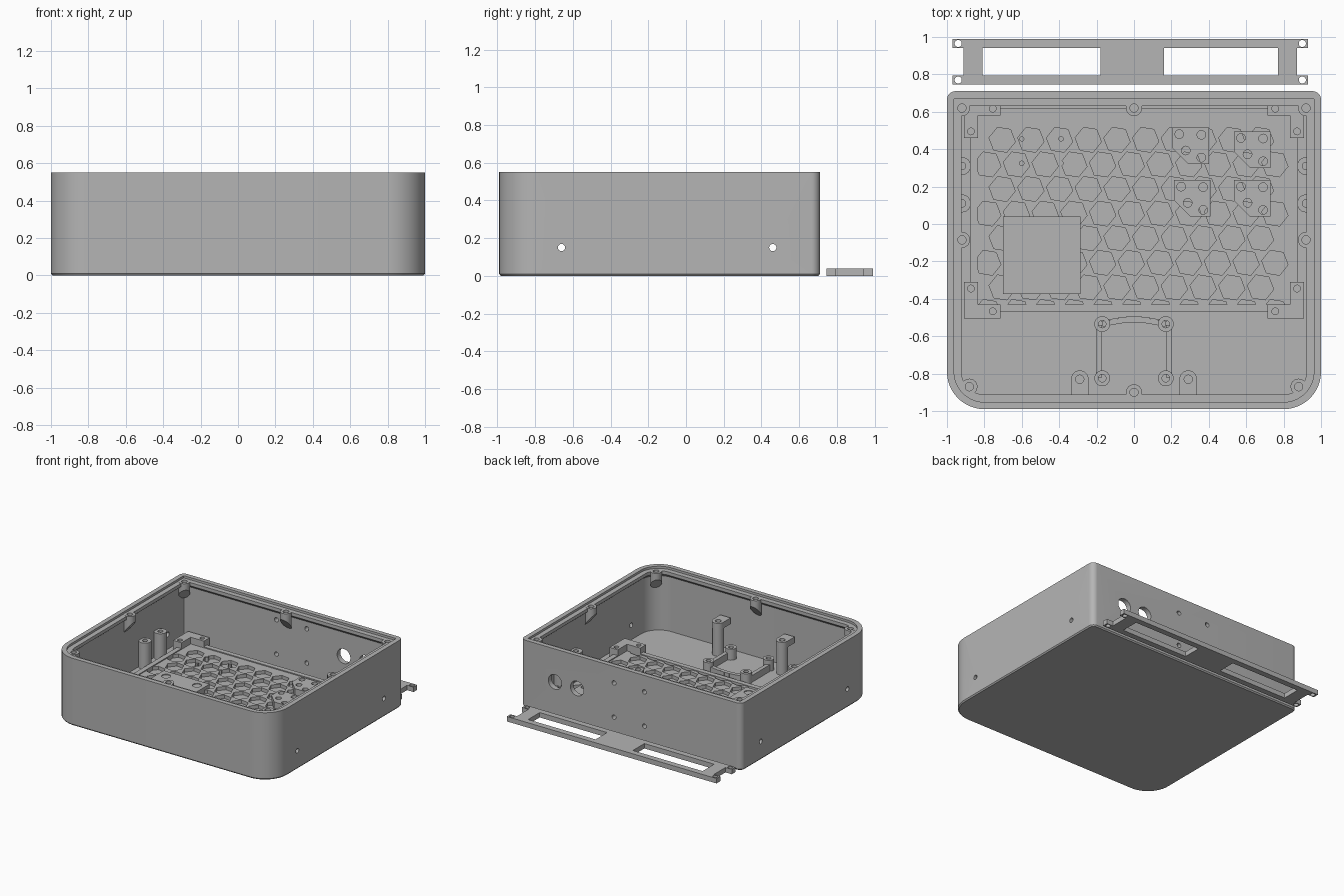
import bpy, bmesh, math
from mathutils import Matrix, Vector

if "Cube" in bpy.data.objects:
    bpy.data.objects.remove(bpy.data.objects["Cube"])

grey = bpy.data.materials.new("light_grey")
grey.diffuse_color = (0.46, 0.46, 0.46, 1)
grey.use_nodes = True
grey.node_tree.nodes["Principled BSDF"].inputs["Base Color"].default_value = grey.diffuse_color
FLOOR = 0.03


def finish(name, bm, smooth=True):
    bmesh.ops.recalc_face_normals(bm, faces=bm.faces)
    me = bpy.data.meshes.new(name)
    bm.to_mesh(me)
    bm.free()
    me.materials.append(grey)
    ob = bpy.data.objects.new(name, me)
    bpy.context.collection.objects.link(ob)
    if smooth:
        bpy.ops.object.select_all(action='DESELECT')
        ob.select_set(True)
        bpy.context.view_layer.objects.active = ob
        bpy.ops.object.shade_smooth_by_angle(angle=math.radians(30))
    return ob


def loft(bm, loops):
    """Join equal rings of points with quads and cap both ends."""
    rings = [[bm.verts.new(p) for p in loop] for loop in loops]
    n = len(rings[0])
    for a, b in zip(rings, rings[1:]):
        for i in range(n):
            bm.faces.new((a[i], a[(i + 1) % n], b[(i + 1) % n], b[i]))
    bm.faces.new(rings[0])
    bm.faces.new(rings[-1])


def ring(x, y, z, r, n=24, rot=0.0):
    return [(x + r * math.cos(rot + math.tau * i / n),
             y + r * math.sin(rot + math.tau * i / n), z) for i in range(n)]


def tube(bm, x, y, z0, z1, r, hole=0.0, depth=0.05, n=24):
    loops = [ring(x, y, z0, r, n), ring(x, y, z1, r, n)]
    if hole:
        loops += [ring(x, y, z1, hole, n), ring(x, y, z1 - depth, hole, n)]
    loft(bm, loops)


def prism(bm, pts, z0, z1):
    loft(bm, [[(x, y, z0) for x, y in pts], [(x, y, z1) for x, y in pts]])


def box(bm, x0, x1, y0, y1, z0, z1):
    prism(bm, [(x0, y0), (x1, y0), (x1, y1), (x0, y1)], z0, z1)


def bar(bm, p, q, w, z0, z1):
    p, q = Vector(p), Vector(q)
    s = (q - p).orthogonal().normalized() * w / 2
    prism(bm, [tuple(v) for v in (p + s, q + s, q - s, p - s)], z0, z1)


def cut(ob, bm):
    cutter = finish("cutter", bm, False)
    cutter.hide_render = True
    m = ob.modifiers.new("holes", 'BOOLEAN')
    m.operation, m.solver, m.object = 'DIFFERENCE', 'EXACT', cutter
    bpy.context.view_layer.objects.active = ob
    bpy.ops.object.modifier_apply(modifier=m.name)
    bpy.data.objects.remove(cutter)


# Case shell: rounded outline lofted up the outside, over the stepped lip, down to the floor
def outline(inset, z):
    pts = []
    corners = [(1, 0.71, 0.045, 0), (-1, 0.71, 0.045, 90),
               (-1, -0.99, 0.2, 180), (1, -0.99, 0.2, 270)]
    for x, y, r, a0 in corners:
        cx, cy = x - math.copysign(max(r, inset + 0.004), x), y - math.copysign(max(r, inset + 0.004), y)
        rr = max(r - inset, 0.004)
        for i in range(13):
            a = math.radians(a0 + 90 * i / 12)
            pts.append((cx + rr * math.cos(a), cy + rr * math.sin(a), z))
    return pts


bm = bmesh.new()
loft(bm, [outline(i, z) for i, z in [
    (0.008, 0), (0, 0.01), (0, 0.55), (0.038, 0.55), (0.038, 0.532), (0.078, 0.532),
    (0.078, 0.505), (0.042, 0.475), (0.042, FLOOR)]])
case = finish("case_shell", bm)

# Screw holes in the lip and holes through the walls
screws = [(-0.92, 0.62), (0, 0.62), (0.92, 0.62), (-0.92, -0.085), (0.92, -0.085),
          (0, -0.9), (-0.88, -0.87), (0.88, -0.87)]
bm = bmesh.new()
for x, y in screws:
    tube(bm, x, y, 0.46, 0.6, 0.022)


def drill(axis, centre, r, length):
    bmesh.ops.create_cone(bm, cap_ends=True, segments=32, radius1=r, radius2=r, depth=length,
                          matrix=Matrix.Translation(centre) @ Matrix.Rotation(math.pi / 2, 4, axis))


for y in (-0.66, 0.46):
    for x in (-1, 1):
        drill('Y', (x, y, 0.15), 0.019, 0.2)
for x in (0.69, 0.49):
    drill('X', (x, 0.7, 0.28), 0.06, 0.2)
for x in (0.155, -0.12):
    for z in (0.135, 0.415):
        drill('X', (x, 0.7, z), 0.018, 0.2)
cut(case, bm)

# Lid screw bosses hanging under the lip, with undersides sloping to the wall
bm = bmesh.new()
for x, y in screws:
    out = Vector((round(x), 0 if y == -0.085 else math.copysign(1, y))).normalized()
    low = [(px, py, 0.43 - 1.2 * ((px - x) * out.x + (py - y) * out.y))
           for px, py, _ in ring(x, y, 0, 0.043)]
    loft(bm, [low, ring(x, y, 0.534, 0.043), ring(x, y, 0.534, 0.022), ring(x, y, 0.49, 0.022)])
finish("lid_screw_bosses", bm)

# Honeycomb plate with recessed hexagons
bm = bmesh.new()
box(bm, -0.84, 0.84, -0.43, 0.58, 0.02, 0.06)
plate = finish("honeycomb_plate", bm, False)
bm = bmesh.new()
for row in range(8):
    odd = row % 2
    for i in range(10 + odd):
        loft(bm, [ring(-0.705 - 0.077 * odd + 0.1535 * i, 0.45 - 0.1315 * row, z, 0.071, 6, math.radians(51))
                  for z in (0.032, 0.1)])
cut(plate, bm)

# Low rails around the honeycomb
bm = bmesh.new()
for s in (-1, 1):
    box(bm, *sorted((s * 0.835, s * 0.875)), -0.47, 0.62, 0.02, 0.068)
box(bm, -0.835, 0.835, -0.47, -0.43, 0.02, 0.068)
box(bm, -0.835, 0.835, 0.58, 0.62, 0.02, 0.068)
finish("tray_rails", bm, False)

# L-shaped corner brackets
bm, holes = bmesh.new(), bmesh.new()
for sx in (-1, 1):
    for yc, sy in ((0.58, 1), (-0.43, -1)):
        def P(a, b):
            return (sx * a, yc + sy * b)
        prism(bm, [P(0.715, 0), P(0.835, 0), P(0.835, -0.12), P(0.91, -0.12), P(0.91, 0.075), P(0.715, 0.075)],
              0.02, 0.115)
        for h in (P(0.872, -0.085), P(0.755, 0.037)):
            tube(holes, *h, 0.06, 0.2, 0.018)
cut(finish("corner_brackets", bm, False), holes)

# Square mounting plate
bm, holes = bmesh.new(), bmesh.new()
box(bm, -0.7, -0.285, -0.375, 0.04, 0.035, 0.085)
for x in (-0.63, -0.35):
    for y in (-0.03, -0.31):
        tube(holes, x, y, 0.05, 0.2, 0.02)
        tube(holes, x, y, 0.078, 0.2, 0.034)
square = finish("square_mount", bm, False)
cut(square, holes)

# Small mounting pads with one clipped corner
bm, holes = bmesh.new(), bmesh.new()
for x, y in ((0.205, 0.515), (0.535, 0.495), (0.215, 0.235), (0.535, 0.235)):
    prism(bm, [(x, y), (x + 0.195, y), (x + 0.195, y - 0.195), (x + 0.085, y - 0.195), (x, y - 0.11)], 0.03, 0.095)
    for dx, dy in ((0.037, 0.035), (0.155, 0.038), (0.072, 0.122), (0.155, 0.16)):
        tube(holes, x + dx, y - dy, 0.05, 0.2, 0.023)
cut(finish("sensor_pads", bm, False), holes)

# Tiny pegs on the honeycomb
bm = bmesh.new()
for x in (-0.6, -0.39):
    for y in (0.455, 0.325):
        tube(bm, x, y, 0.03, 0.065, 0.014, n=12)
finish("board_pegs", bm)

# Side wall standoffs
bm = bmesh.new()
for x in (-0.92, 0.92):
    for y in (0.11, 0.31):
        tube(bm, x, y, 0.02, 0.245, 0.048, 0.02)
finish("side_standoffs", bm)

# Front board standoffs joined by low walls
bm = bmesh.new()
for x in (-0.17, 0.17):
    for y in (-0.535, -0.825):
        tube(bm, x, y, 0.02, 0.12, 0.042, 0.02)
    bar(bm, (x * 1.1, -0.54), (x * 1.1, -0.82), 0.032, 0.02, 0.085)
arch = [(-0.17 + 0.34 * i / 8, -0.535 + 0.025 * math.sin(math.pi * i / 8)) for i in range(9)]
for p, q in zip(arch, arch[1:]):
    bar(bm, p, q, 0.032, 0.02, 0.085)
finish("front_standoffs", bm)

# Tall front posts with caps reaching towards the front wall
bm = bmesh.new()
for x in (-0.29, 0.29):
    tube(bm, x, -0.83, 0.02, 0.26, 0.044)
    arc = [(x + 0.047 * math.cos(a), -0.83 + 0.047 * math.sin(a))
           for a in (math.pi * i / 12 for i in range(13))]
    prism(bm, arc + [(x - 0.047, -0.925), (x + 0.047, -0.925)], 0.25, 0.3)
caps = finish("tall_front_posts", bm)
bm = bmesh.new()
for x in (-0.29, 0.29):
    tube(bm, x, -0.83, 0.27, 0.4, 0.022)
cut(caps, bm)

# Loose strap behind the case: slotted bar with four end tabs
bm, holes = bmesh.new(), bmesh.new()
X0, X1, Y0, Y1 = -0.97, 0.93, 0.745, 0.99
box(bm, X0, X1, Y0, Y1, 0, 0.04)
for x0, x1 in ((-0.81, -0.178), (0.16, 0.77), (X0 - 0.1, X0 + 0.058), (X1 - 0.058, X1 + 0.1)):
    box(holes, x0, x1, Y0 + 0.048, Y1 - 0.048, -0.1, 0.1)
for x in (X0 + 0.03, X1 - 0.03):
    for y in (Y0 + 0.025, Y1 - 0.025):
        tube(holes, x, y, -0.1, 0.1, 0.019)
cut(finish("rear_strap", bm, False), holes)
